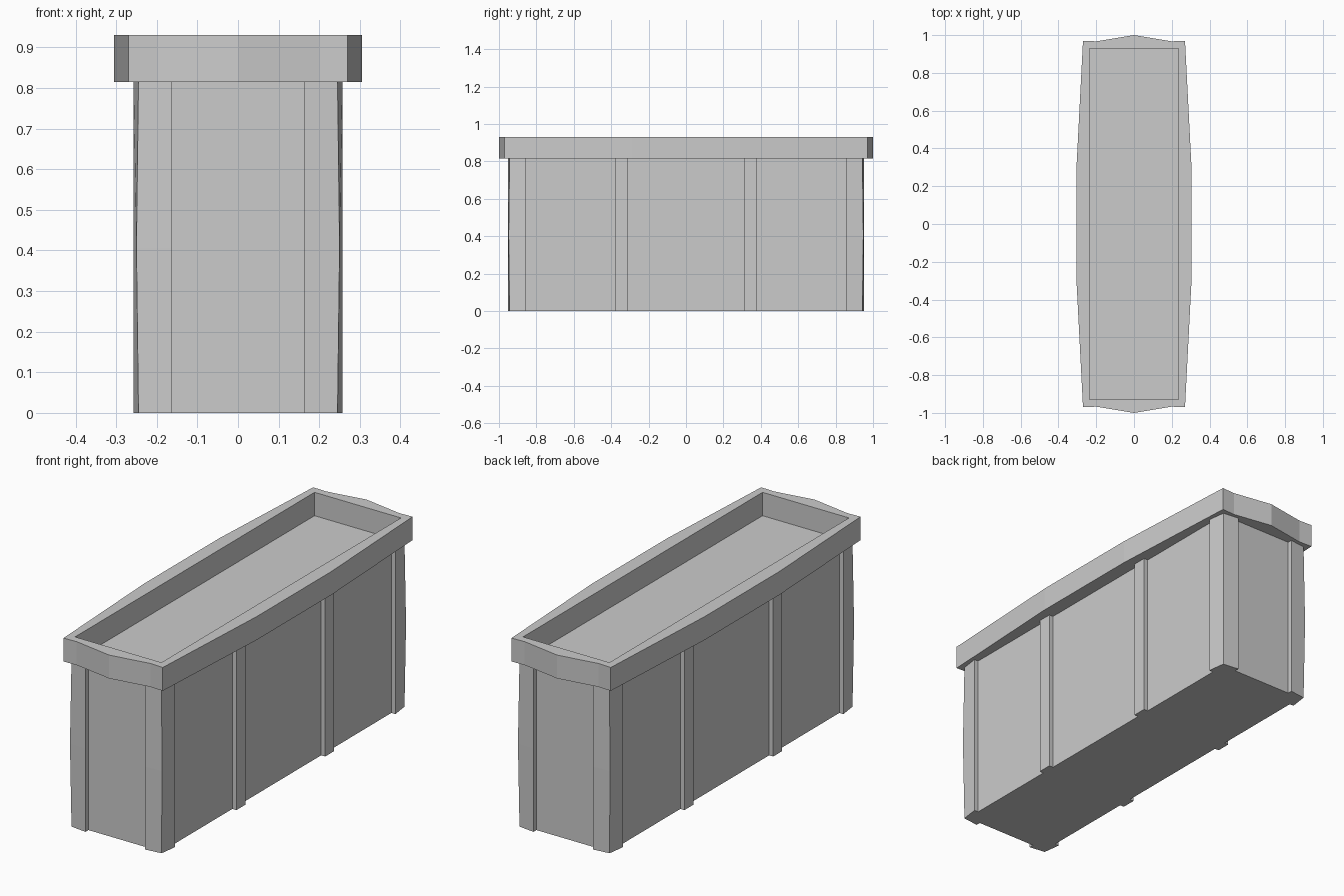
import bpy, bmesh

if "Cube" in bpy.data.objects:
    bpy.data.objects.remove(bpy.data.objects["Cube"])

HX, HY = 0.235, 0.93      # half size of the core and the rim opening
Z_RIM, Z_TOP = 0.815, 0.93


def finish(bm, name):
    bmesh.ops.recalc_face_normals(bm, faces=bm.faces)
    mesh = bpy.data.meshes.new(name)
    bm.to_mesh(mesh)
    bm.free()
    obj = bpy.data.objects.new(name, mesh)
    bpy.context.collection.objects.link(obj)
    return obj


def loft(name, layers):
    """Closed solid through stacked outlines: [(z, [(x, y), ...]), ...]"""
    bm = bmesh.new()
    rings = [[bm.verts.new((x, y, z)) for x, y in pts] for z, pts in layers]
    n = len(rings[0])
    for a, b in zip(rings, rings[1:]):
        for i in range(n):
            j = (i + 1) % n
            bm.faces.new((a[i], a[j], b[j], b[i]))
    bm.faces.new(rings[0])
    bm.faces.new(rings[-1])
    return finish(bm, name)


def rect(x0, x1, y0, y1):
    return [(x0, y0), (x1, y0), (x1, y1), (x0, y1)]


# Planter core, its top is the floor of the tray
core = rect(-HX, HX, -HY, HY)
loft("planter_body", [(0, core), (Z_RIM, core)])


# Corner posts: L-shaped, outer corner bulging slightly at mid height
def post_outline(sx, sy, bulge):
    pts = [(0.162, HY), (0.162, 0.953), (0.245 + bulge, 0.943 + bulge),
           (0.257, 0.855), (HX, 0.855), (HX, HY)]
    return [(sx * x, sy * y) for x, y in pts]


for sx, side in ((-1, "left"), (1, "right")):
    for sy, end in ((-1, "front"), (1, "back")):
        loft(f"corner_post_{end}_{side}",
             [(z, post_outline(sx, sy, b))
              for z, b in ((0, 0), (Z_RIM / 2, 0.005), (Z_RIM, 0))])
        # Intermediate side battens
        batten = [(sx * x, sy * y) for x, y in rect(HX, 0.257, 0.31, 0.38)]
        loft(f"side_batten_{end}_{side}", [(0, batten), (Z_RIM, batten)])

# Rim: bowed outline with a rectangular opening
half = [(0.305, -0.29), (0.305, 0.29), (0.27, 0.97), (0.2, 0.967), (0, 1.0)]
right = [(0, -1.0), (0.2, -0.967), (0.27, -0.97)] + half
outline = right + [(-x, y) for x, y in reversed(right[1:-1])]
bm = bmesh.new()
edges = []
for loop in (outline, core):
    vs = [bm.verts.new((x, y, Z_RIM)) for x, y in loop]
    edges += [bm.edges.new((vs[i - 1], vs[i])) for i in range(len(vs))]
bmesh.ops.triangle_fill(bm, edges=edges, use_beauty=True)
up = bmesh.ops.extrude_face_region(bm, geom=bm.faces[:], use_keep_orig=True)
top = [v for v in up["geom"] if isinstance(v, bmesh.types.BMVert)]
bmesh.ops.translate(bm, verts=top, vec=(0, 0, Z_TOP - Z_RIM))
finish(bm, "rim")
